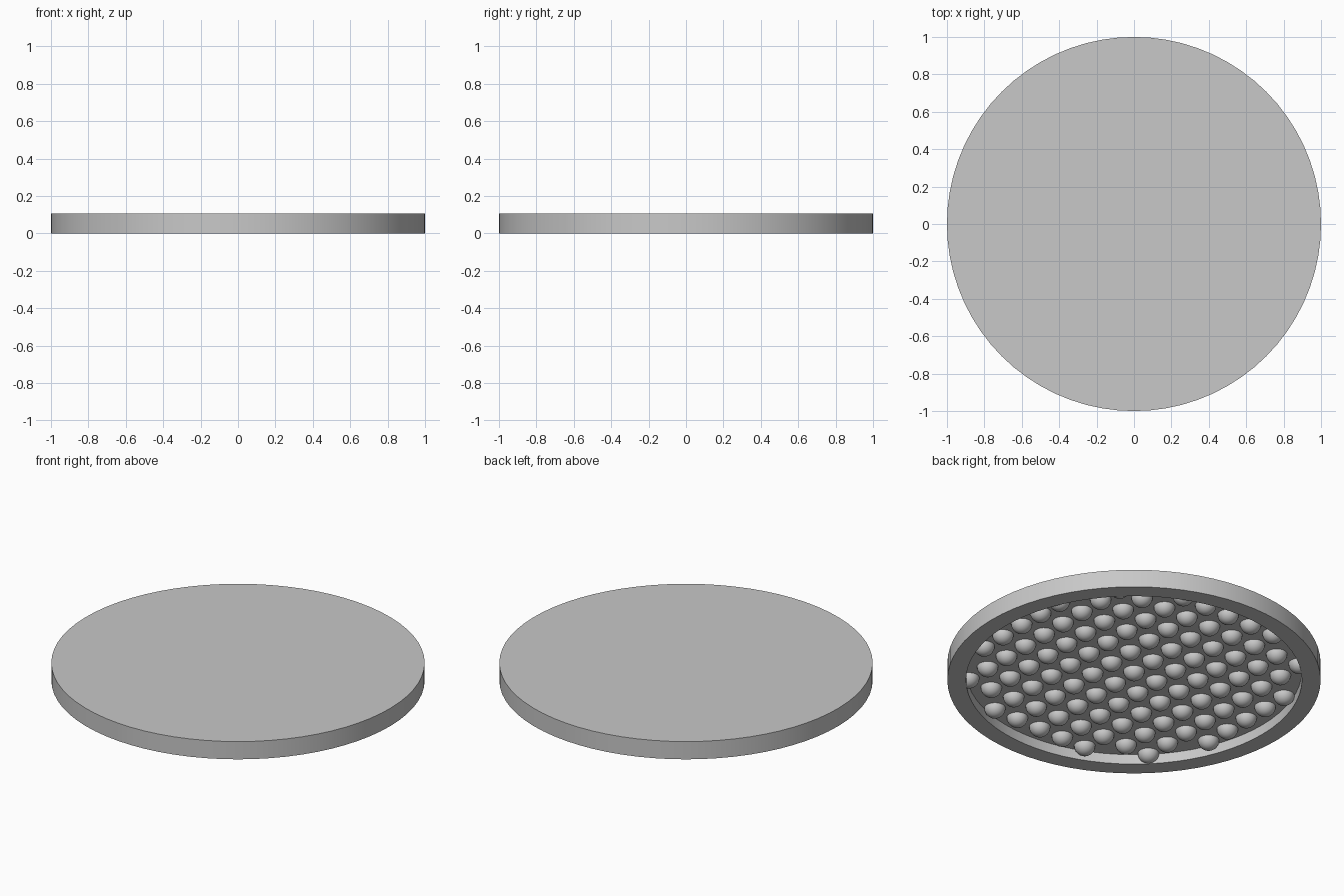
import bpy
import bmesh
import math
from mathutils import Matrix, Vector

RADIUS, INNER, HEIGHT = 1.0, 0.9, 0.105
FLOOR = 0.058          # height of the recessed underside
STUD, PITCH = 0.057, 0.157
SIDES = 72

cube = bpy.data.objects.get("Cube")
if cube:
    bpy.data.objects.remove(cube, do_unlink=True)

grey = bpy.data.materials.new("plain_grey")
grey.use_nodes = True
colour = (0.58, 0.58, 0.58, 1)
grey.diffuse_color = colour
grey.node_tree.nodes["Principled BSDF"].inputs["Base Color"].default_value = colour


def finish(bm, name):
    """Turn a bmesh into a smooth-shaded object with sharp edges kept."""
    mesh = bpy.data.meshes.new(name)
    bm.to_mesh(mesh)
    bm.free()
    mesh.materials.append(grey)
    obj = bpy.data.objects.new(name, mesh)
    bpy.context.collection.objects.link(obj)
    bpy.ops.object.select_all(action='DESELECT')
    obj.select_set(True)
    bpy.context.view_layer.objects.active = obj
    bpy.ops.object.shade_smooth_by_angle(angle=math.radians(35))
    return obj


# Disc with a raised rim underneath: rings joined from the top to the floor
bm = bmesh.new()
rings = []
for r, z in [(RADIUS, HEIGHT), (RADIUS, 0), (INNER, 0), (INNER, FLOOR)]:
    angles = [math.tau * i / SIDES for i in range(SIDES)]
    rings.append([bm.verts.new((r * math.cos(a), r * math.sin(a), z)) for a in angles])
for upper, lower in zip(rings, rings[1:]):
    for i in range(SIDES):
        j = (i + 1) % SIDES
        bm.faces.new((upper[i], lower[i], lower[j], upper[j]))
bm.faces.new(rings[0])
bm.faces.new(rings[-1][::-1])
bmesh.ops.recalc_face_normals(bm, faces=bm.faces)
finish(bm, "disc_base")

# Square grid of half-round studs hanging from the recessed floor
bm = bmesh.new()
count = int(INNER / PITCH)
for i in range(-count, count + 1):
    for j in range(-count, count + 1):
        spot = Vector((i * PITCH, j * PITCH, FLOOR))
        if spot.xy.length < INNER:
            bmesh.ops.create_uvsphere(bm, u_segments=24, v_segments=16, radius=STUD,
                                      matrix=Matrix.Translation(spot))
bmesh.ops.bisect_plane(bm, geom=bm.verts[:] + bm.edges[:] + bm.faces[:], dist=1e-5,
                       plane_co=(0, 0, FLOOR), plane_no=(0, 0, 1), clear_outer=True)
finish(bm, "underside_studs")
